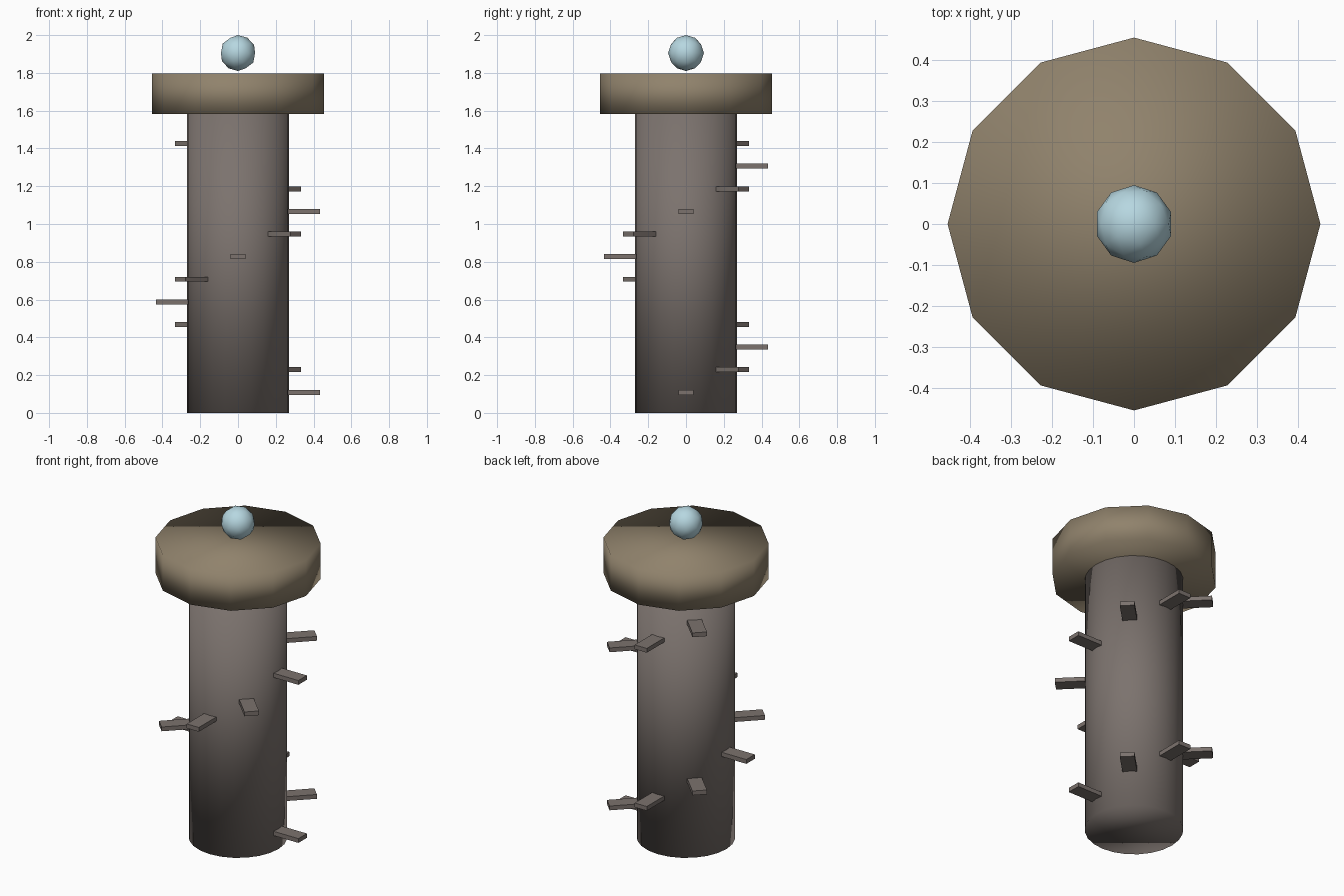
import bpy
import math
from mathutils import Matrix

cube = bpy.data.objects.get("Cube")
if cube:
    bpy.data.objects.remove(cube, do_unlink=True)


def material(name, rgb):
    mat = bpy.data.materials.new(name)
    mat.use_nodes = True
    mat.diffuse_color = (*rgb, 1)
    mat.node_tree.nodes["Principled BSDF"].inputs["Base Color"].default_value = (*rgb, 1)
    return mat


def finish(name, mat, smooth=True):
    obj = bpy.context.object
    obj.name = name
    obj.data.materials.append(mat)
    if smooth:
        bpy.ops.object.shade_smooth()
    return obj


def cylinder(name, mat, sides, radius, bottom, top):
    bpy.ops.mesh.primitive_cylinder_add(
        vertices=sides, radius=radius, depth=top - bottom,
        location=(0, 0, (bottom + top) / 2))
    return finish(name, mat)


stone = material("grey brown stone", (0.2, 0.17, 0.155))
sand = material("tan stone", (0.28, 0.225, 0.15))
glass = material("pale blue glass", (0.47, 0.68, 0.75))

# Tower shaft and wide platform
cylinder("tower_shaft", stone, 24, 0.271, 0, 1.585)
cylinder("top_platform", sand, 12, 0.455, 1.582, 1.797)

# Floating orb
bpy.ops.mesh.primitive_ico_sphere_add(subdivisions=2, radius=0.095, location=(0, 0, 1.905))
finish("floating_orb", glass)

# Spiral of small steps, an eighth of a turn apart
for i in range(12):
    bpy.ops.mesh.primitive_cube_add(size=1)
    step = finish(f"step_{i + 1}", stone, smooth=False)
    step.data.transform(Matrix.Diagonal((0.18, 0.081, 0.026, 1)))
    step.data.transform(Matrix.Translation((0.343, 0, 0)))
    step.rotation_euler.z = i * math.pi / 4
    step.location.z = 0.109 + i * 0.1197
